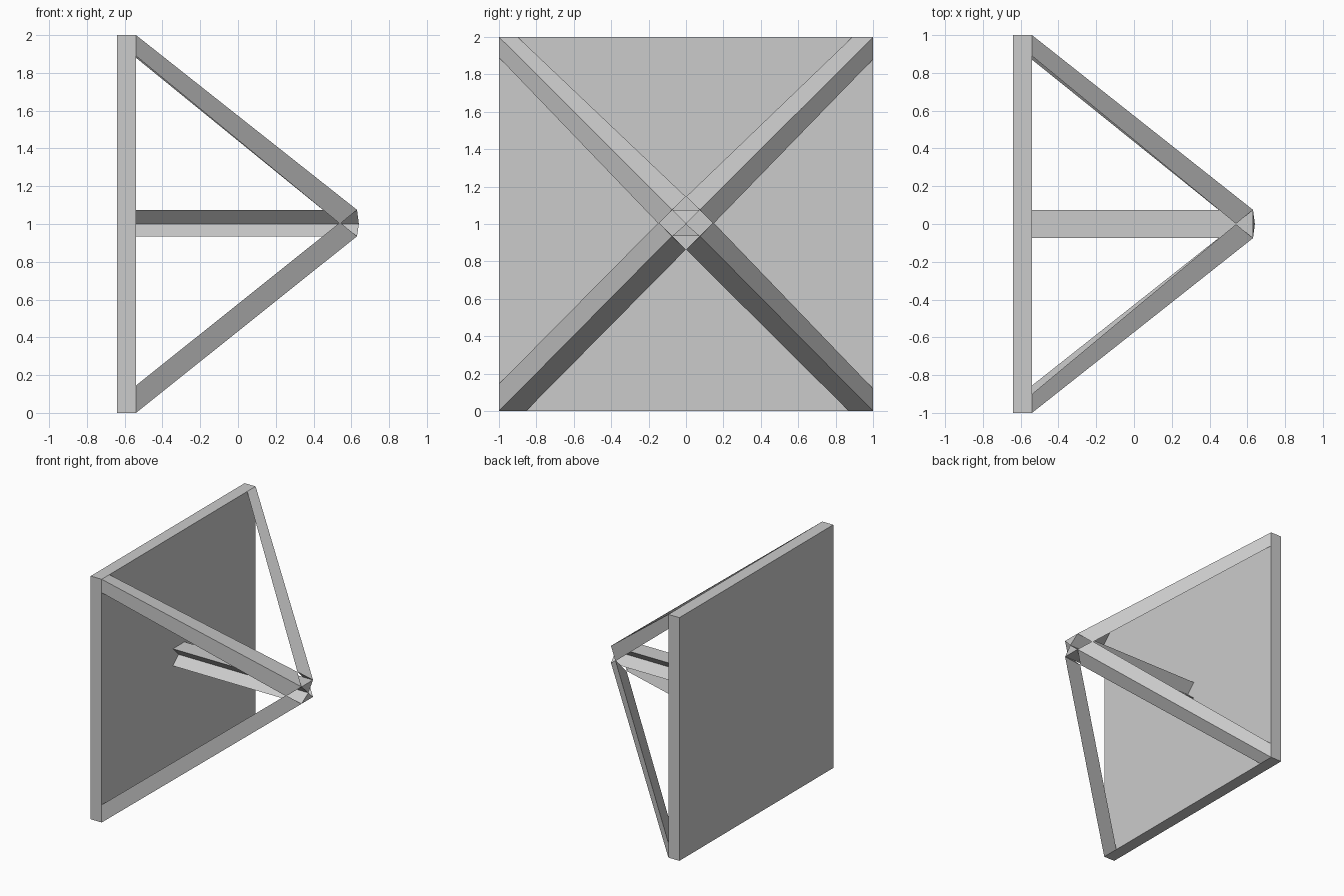
import bpy, bmesh
from mathutils import Vector

if "Cube" in bpy.data.objects:
    bpy.data.objects.remove(bpy.data.objects["Cube"])

X_PLATE, X_TIP, X_INNER = -0.54, 0.63, 0.54
HALF, Z_LOW, Z_MID, Z_HIGH = 0.075, 0.935, 1.0, 1.075


def make_object(name, rings):
    """Loft each pair of matching section rings into one closed mesh."""
    bm = bmesh.new()
    for ring_a, ring_b in rings:
        a = [bm.verts.new(p) for p in ring_a]
        b = [bm.verts.new(p) for p in ring_b]
        n = len(a)
        bm.faces.new(a)
        bm.faces.new(b[::-1])
        for i in range(n):
            j = (i + 1) % n
            bm.faces.new((a[j], a[i], b[i], b[j]))
    bmesh.ops.recalc_face_normals(bm, faces=bm.faces[:])
    mesh = bpy.data.meshes.new(name)
    bm.to_mesh(mesh)
    bm.free()
    obj = bpy.data.objects.new(name, mesh)
    bpy.context.collection.objects.link(obj)
    return obj


# Square back plate
plate = [(-1, 0), (1, 0), (1, 2), (-1, 2)]
make_object("back_plate", [([(-0.64, y, z) for y, z in plate],
                            [(X_PLATE, y, z) for y, z in plate])])


# Triangular struts from the plate corners, with slanted pointed tips
def corner_strut(name, sy, top, width, height):
    sz = 1 if top else -1
    z_corner = 2 if top else 0
    z_tip = Z_HIGH if top else Z_LOW
    base = [Vector((X_PLATE, sy, z_corner)),
            Vector((X_PLATE, sy * (1 - width), z_corner)),
            Vector((X_PLATE, sy, z_corner - sz * height))]
    ridge = Vector((X_TIP, sy * HALF, z_tip))
    axis = ridge - base[0]
    back = axis * ((X_TIP - X_INNER) / axis.x)
    tip = [ridge,
           ridge - back + Vector((0, -sy * 0.145, 0)),
           ridge - back + Vector((0, 0, -sz * 0.145))]
    make_object(name, [(base, tip)])


corner_strut("upper_front_strut", -1, True, 0.10, 0.11)
corner_strut("upper_rear_strut", 1, True, 0.11, 0.12)
corner_strut("lower_front_strut", -1, False, 0.145, 0.145)
corner_strut("lower_rear_strut", 1, False, 0.13, 0.12)


# Central bar with an hourglass section
def bar_half(z_flat):
    return tuple([(x, -HALF, z_flat), (x, HALF, z_flat), (x + dx, 0, Z_MID)]
                 for x, dx in ((X_PLATE, 0), (X_TIP, 0.01)))


make_object("central_bar", [bar_half(Z_HIGH), bar_half(Z_LOW)])
